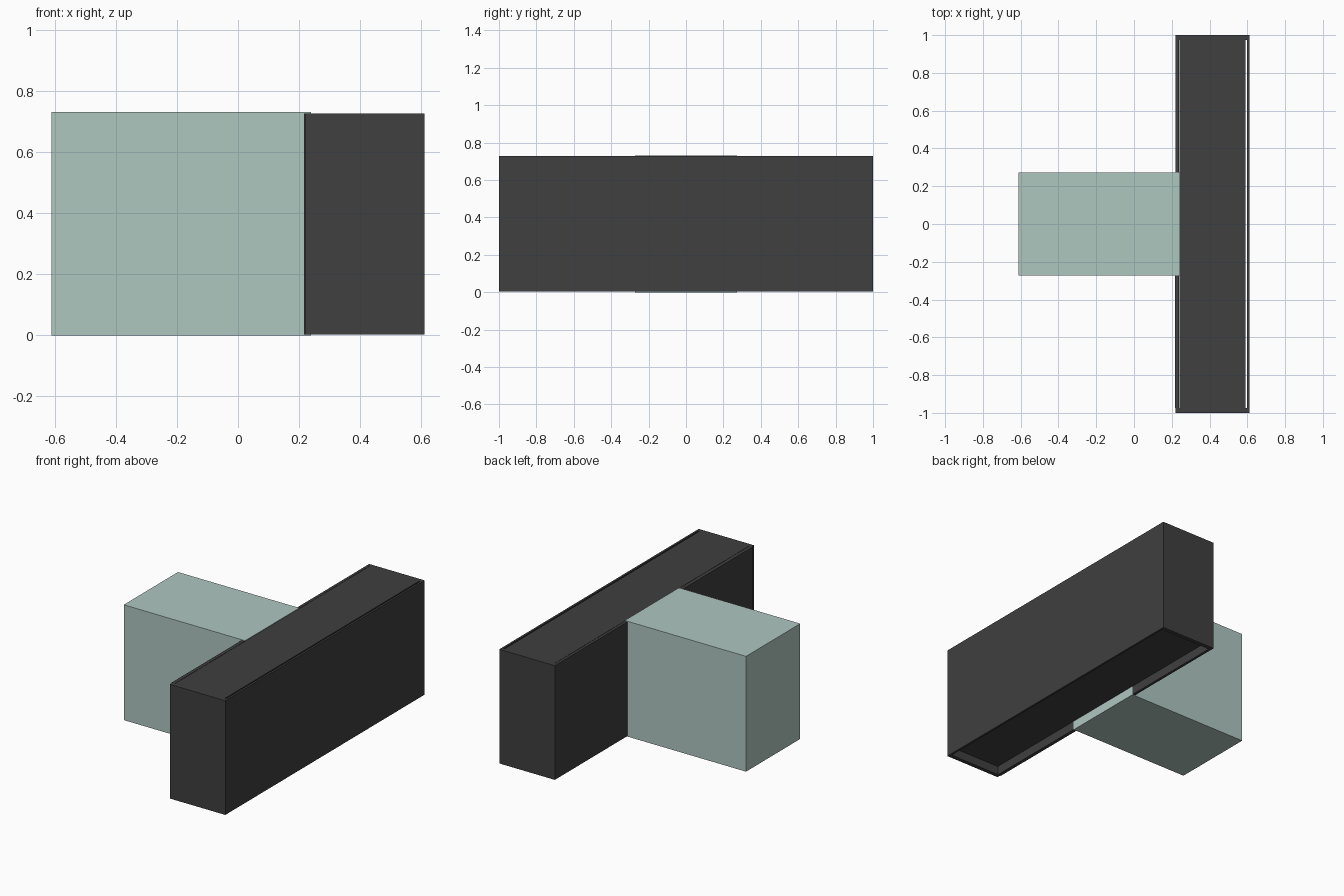
import bpy

if "Cube" in bpy.data.objects:
    bpy.data.objects.remove(bpy.data.objects["Cube"])


def material(name, rgb):
    m = bpy.data.materials.new(name)
    m.diffuse_color = (*rgb, 1)
    m.use_nodes = True
    m.node_tree.nodes["Principled BSDF"].inputs["Base Color"].default_value = m.diffuse_color
    return m


dark = material("charcoal", (0.05, 0.05, 0.05))
mint = material("pale_green", (0.43, 0.57, 0.53))


def box(name, x, y, z, mat):
    """Box from (min, max) ranges on each axis."""
    lo, hi = zip(x, y, z)
    bpy.ops.mesh.primitive_cube_add(size=1, location=[(a + b) / 2 for a, b in zip(lo, hi)])
    ob = bpy.context.object
    ob.name = name
    ob.scale = [b - a for a, b in zip(lo, hi)]
    bpy.ops.object.transform_apply(location=False, rotation=False, scale=True)
    ob.data.materials.append(mat)
    return ob


Z = (0.003, 0.728)   # height range of the dark cladding
END = 0.975          # inner face of the end panels
HALF = 0.272         # half width of the pale block

# Pale block butting into the dark counter
box("pale_block", (-0.612, 0.24), (-HALF, HALF), (0, 0.732), mint)

# Counter core, raised to leave the recess underneath
box("counter_core", (0.24, 0.59), (-END, END), (0.058, 0.728), dark)

# Long outer panel, with a narrow shadow gap to the core
box("outer_panel", (0.598, 0.611), (-END, END), Z, dark)

# End panels and the two inner panels either side of the block
for side, s, x0 in (("left", -1, 0.216), ("right", 1, 0.221)):
    box(f"{side}_end_panel", (0.221, 0.611), sorted((s * END, s)), Z, dark)
    box(f"{side}_inner_panel", (x0, 0.238), sorted((s * HALF, s * END)), Z, dark)
